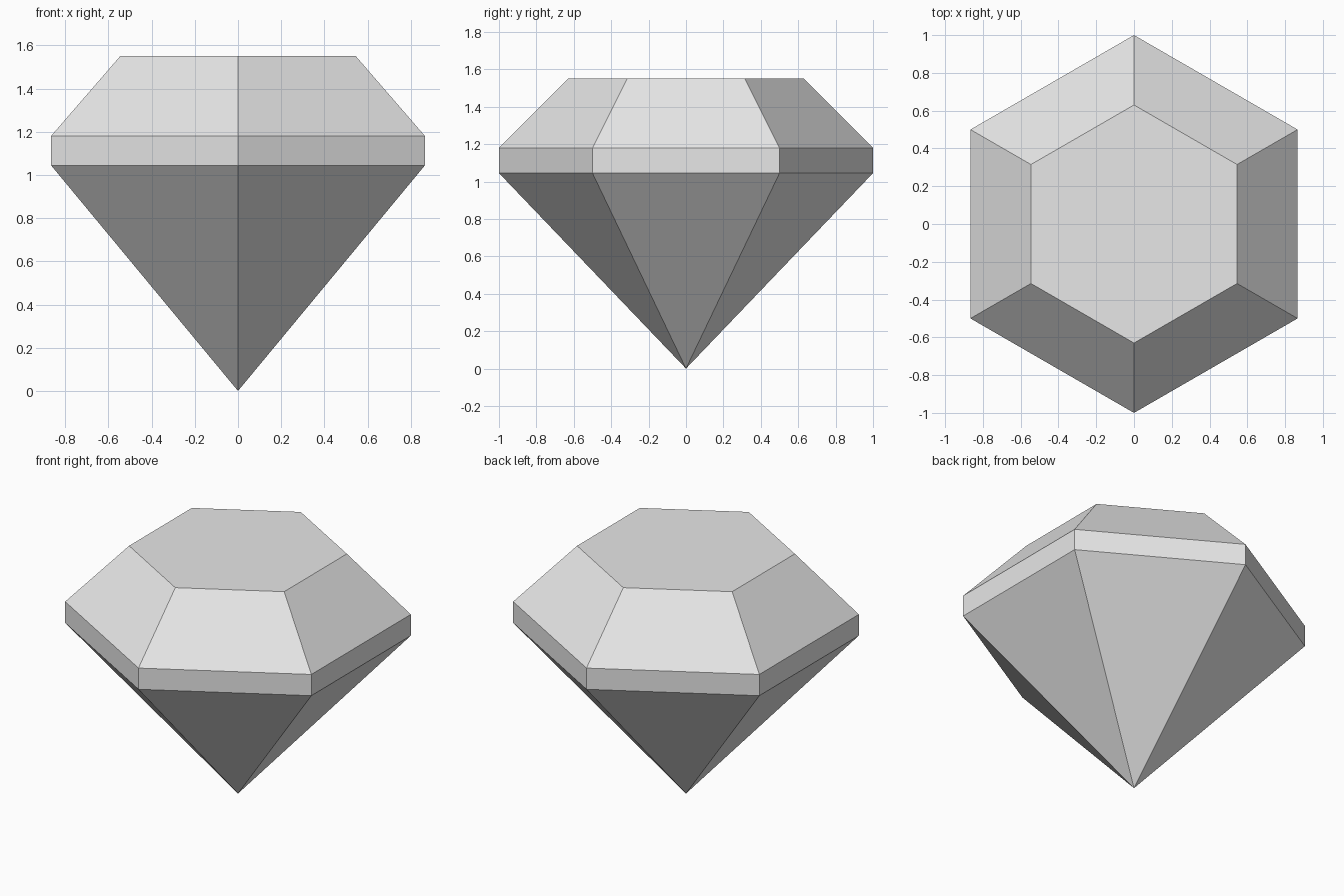
import bpy
import bmesh
from math import sin, cos, pi

cube = bpy.data.objects.get("Cube")
if cube:
    bpy.data.objects.remove(cube, do_unlink=True)

SIDES = 6

# Single pale grey material
grey = bpy.data.materials.new("pale grey")
grey.use_nodes = True
colour = (0.8, 0.8, 0.8, 1)
grey.diffuse_color = colour
grey.node_tree.nodes["Principled BSDF"].inputs["Base Color"].default_value = colour

bm = bmesh.new()


def ring(radius, z):
    """Hexagon of vertices with corners pointing to the front and back."""
    angles = [pi / 2 + 2 * pi * i / SIDES for i in range(SIDES)]
    return [bm.verts.new((radius * cos(a), radius * sin(a), z)) for a in angles]


# Girdle bottom, girdle top and table edge
rings = [ring(1, 1.045), ring(1, 1.18), ring(0.63, 1.55)]
tip = bm.verts.new((0, 0, 0))

# Pavilion below, then girdle and crown facets
for i in range(SIDES):
    j = (i + 1) % SIDES
    bm.faces.new((tip, rings[0][j], rings[0][i]))
    for low, high in zip(rings, rings[1:]):
        bm.faces.new((low[i], low[j], high[j], high[i]))

# Flat table on top
bm.faces.new(rings[-1])
bmesh.ops.recalc_face_normals(bm, faces=bm.faces)

mesh = bpy.data.meshes.new("gem")
bm.to_mesh(mesh)
bm.free()
mesh.materials.append(grey)
gem = bpy.data.objects.new("gem", mesh)
bpy.context.collection.objects.link(gem)
